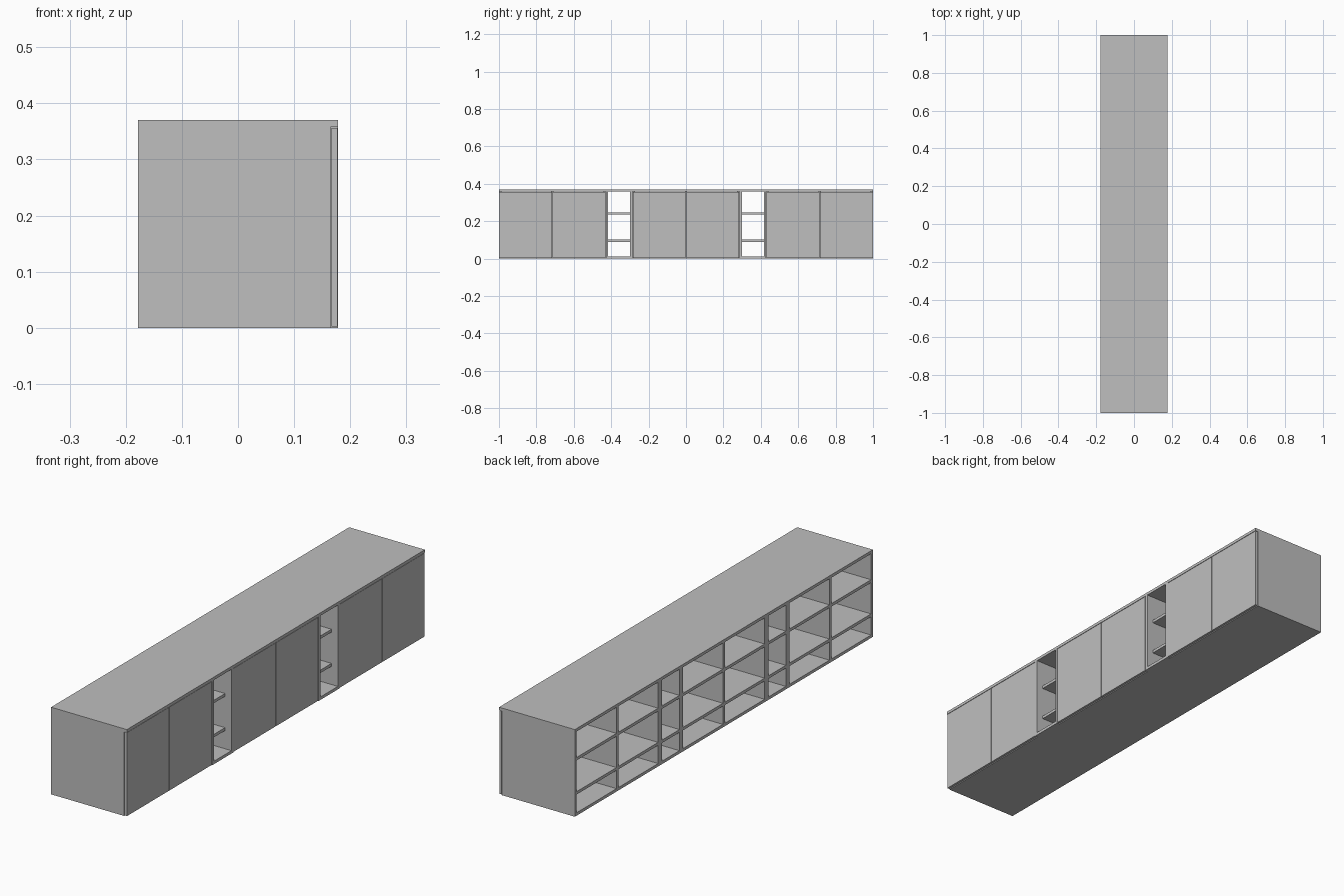
import bpy

if "Cube" in bpy.data.objects:
    bpy.data.objects.remove(bpy.data.objects["Cube"])

grey = bpy.data.materials.new("matte grey")
grey.diffuse_color = (0.52, 0.52, 0.52, 1)
grey.use_nodes = True
grey.node_tree.nodes["Principled BSDF"].inputs["Base Color"].default_value = grey.diffuse_color

BACK, FRONT = -0.178, 0.178      # cabinet depth runs along x
CARCASS = 0.165                  # carcass front behind the doors
SHELF_FRONT = 0.148
H, T = 0.37, 0.0125              # height and board thickness


def board(name, x0, x1, y0, y1, z0, z1):
    bpy.ops.mesh.primitive_cube_add(
        size=1, location=((x0 + x1) / 2, (y0 + y1) / 2, (z0 + z1) / 2))
    ob = bpy.context.object
    ob.name = name
    ob.scale = (x1 - x0, y1 - y0, z1 - z0)
    bpy.ops.object.transform_apply(location=False, rotation=False, scale=True)
    ob.data.materials.append(grey)


def cabinet(name, y0, y1, doors):
    front = CARCASS if doors else FRONT
    mid = (y0 + y1) / 2
    # Top, bottom and side boards
    board(name + "_top", BACK, FRONT, y0, y1, H - T, H)
    board(name + "_bottom", BACK, front, y0, y1, 0, T)
    board(name + "_side_a", BACK, front, y0, y0 + T, T, H - T)
    board(name + "_side_b", BACK, front, y1 - T, y1, T, H - T)
    bays = [(y0 + T, y1 - T)]
    if doors:
        # Middle divider and the two doors
        board(name + "_divider", BACK, front, mid - T / 2, mid + T / 2, T, H - T)
        bays = [(y0 + T, mid - T / 2), (mid + T / 2, y1 - T)]
        for a, b in ((y0, mid), (mid, y1)):
            board(name + "_door", CARCASS + 0.002, FRONT - 0.0005,
                  a + 0.0015, b - 0.0015, 0.002, H - T - 0.0015)
    # Two shelves in each bay
    for a, b in bays:
        for z in (0.096, 0.241):
            board(name + "_shelf", BACK, SHELF_FRONT, a, b, z - T / 2, z + T / 2)


# Alternating wide door cabinets and narrow open cabinets
edges = (-1, -0.4286, -0.2857, 0.2857, 0.4286, 1)
for i in range(5):
    wide = i % 2 == 0
    cabinet(("door_cabinet" if wide else "open_cabinet") + str(i + 1),
            edges[i], edges[i + 1], wide)
